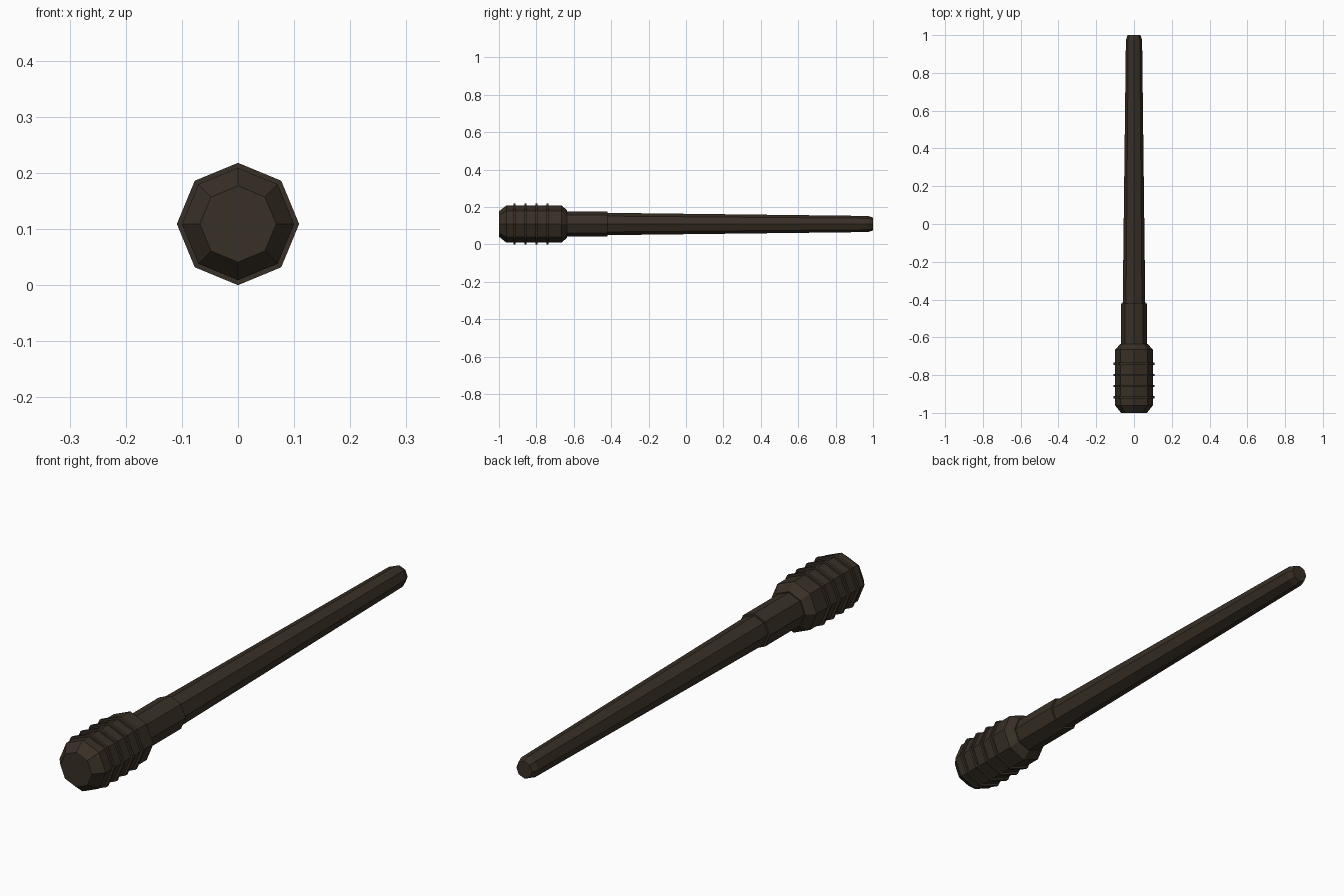
import bpy
import bmesh
from math import cos, sin, pi

SIDES = 8
AXIS_Z = 0.109

cube = bpy.data.objects.get("Cube")
if cube:
    bpy.data.objects.remove(cube, do_unlink=True)

wood = bpy.data.materials.new("dark_wood")
wood.use_nodes = True
colour = (0.040, 0.029, 0.019, 1)
wood.diffuse_color = colour
bsdf = wood.node_tree.nodes["Principled BSDF"]
bsdf.inputs["Base Color"].default_value = colour
bsdf.inputs["Roughness"].default_value = 0.9


def turned_part(name, profile):
    """Closed octagonal solid along y from (y, radius) pairs."""
    bm = bmesh.new()
    rings = []
    for y, r in profile:
        angles = [2 * pi * i / SIDES for i in range(SIDES)]
        rings.append([bm.verts.new((r * cos(a), y, AXIS_Z + r * sin(a))) for a in angles])
    for a, b in zip(rings, rings[1:]):
        for i in range(SIDES):
            j = (i + 1) % SIDES
            bm.faces.new((a[i], a[j], b[j], b[i]))
    bm.faces.new(rings[0])
    bm.faces.new(rings[-1])
    bmesh.ops.recalc_face_normals(bm, faces=bm.faces)
    mesh = bpy.data.meshes.new(name)
    bm.to_mesh(mesh)
    bm.free()
    mesh.materials.append(wood)
    obj = bpy.data.objects.new(name, mesh)
    bpy.context.collection.objects.link(obj)


# Chamfered head, collar and tapering handle
turned_part("head", [(-1, 0.068), (-0.96, 0.1), (-0.665, 0.1), (-0.635, 0.072)])
turned_part("collar", [(-0.66, 0.068), (-0.42, 0.068)])
turned_part("handle", [(-0.45, 0.06), (0.975, 0.043), (1, 0.034)])

# Raised bands around the head
for n in range(4):
    y = -0.917 + 0.059 * n
    turned_part(f"head_band_{n + 1}", [(y - 0.006, 0.109), (y + 0.006, 0.109)])
